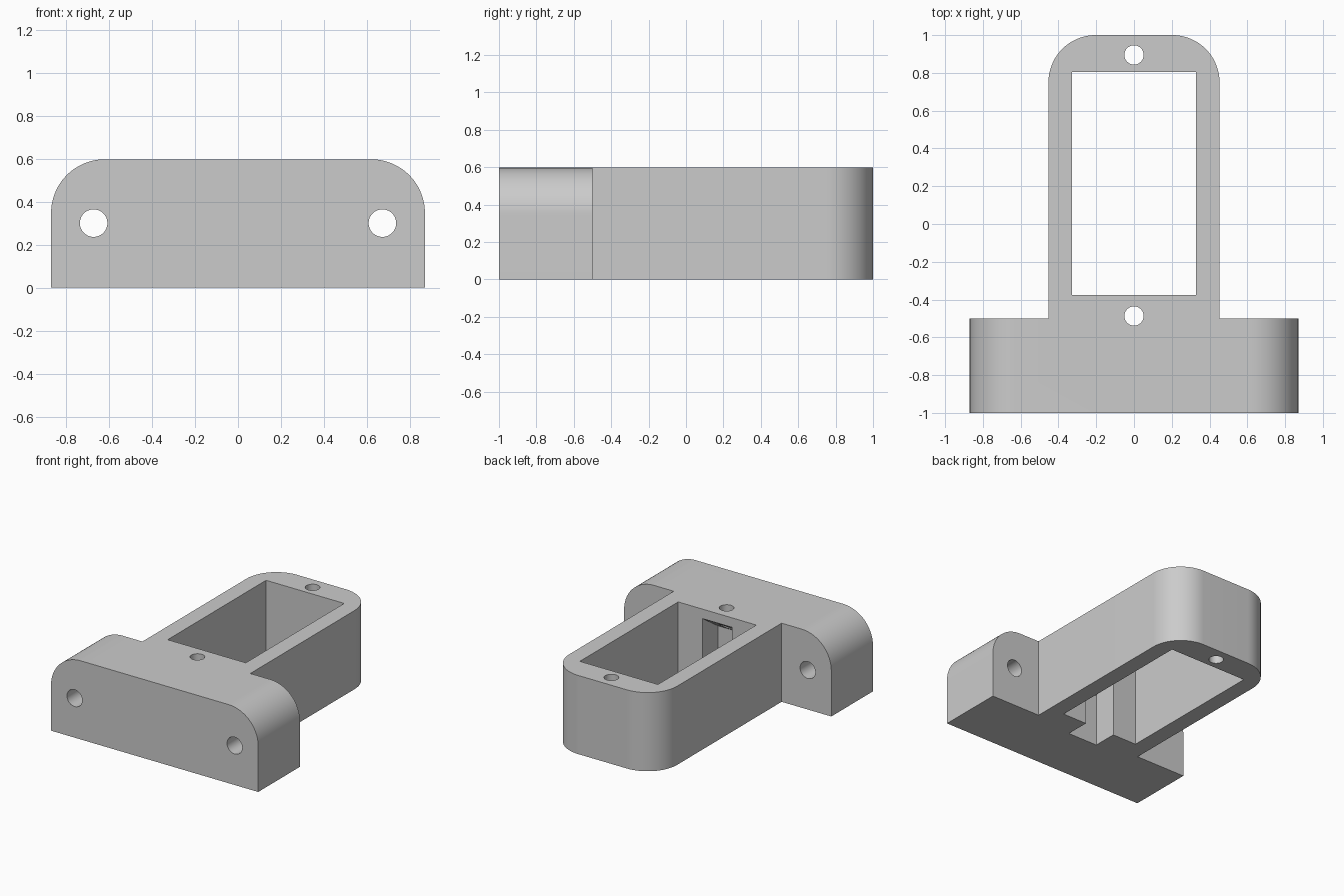
import bpy, bmesh, math
from mathutils import Vector

cube = bpy.data.objects.get("Cube")
if cube:
    bpy.data.objects.remove(cube, do_unlink=True)

grey = bpy.data.materials.new("plain grey")
grey.use_nodes = True
colour = (0.6, 0.6, 0.6, 1)
grey.diffuse_color = colour
grey.node_tree.nodes["Principled BSDF"].inputs["Base Color"].default_value = colour

H = 0.597           # overall height
FLANGE, ARM = 0.87, 0.453   # half widths
R = 0.25            # corner radius


def prism(name, outline, offset):
    """Extrude a closed outline of 3D points along an offset."""
    bm = bmesh.new()
    face = bm.faces.new([bm.verts.new(p) for p in outline])
    out = bmesh.ops.extrude_face_region(bm, geom=[face])
    moved = [g for g in out["geom"] if isinstance(g, bmesh.types.BMVert)]
    bmesh.ops.translate(bm, verts=moved, vec=Vector(offset))
    bmesh.ops.recalc_face_normals(bm, faces=bm.faces)
    mesh = bpy.data.meshes.new(name)
    bm.to_mesh(mesh)
    bm.free()
    mesh.materials.append(grey)
    obj = bpy.data.objects.new(name, mesh)
    bpy.context.collection.objects.link(obj)
    return obj


def arch(half, low, high, steps=24):
    """Rectangle with its two upper corners rounded."""
    pts = [(-half, low), (half, low)]
    for cx, start in ((half - R, 0), (R - half, math.pi / 2)):
        for i in range(steps + 1):
            a = start + i * math.pi / 2 / steps
            pts.append((cx + R * math.cos(a), high - R + R * math.sin(a)))
    return pts


def circle(cx, cy, r, n=48):
    return [(cx + r * math.cos(i * math.tau / n), cy + r * math.sin(i * math.tau / n))
            for i in range(n)]


def combine(body, tool, operation):
    mod = body.modifiers.new(operation.lower(), "BOOLEAN")
    mod.object, mod.operation, mod.solver = tool, operation, "EXACT"
    bpy.context.view_layer.objects.active = body
    bpy.ops.object.modifier_apply(modifier=mod.name)
    bpy.data.objects.remove(tool, do_unlink=True)


# Mounting flange and the arm behind it
body = prism("mounting_bracket", [(x, -1, z) for x, z in arch(FLANGE, 0, H)], (0, 0.5, 0))
arm = prism("arm", [(x, y, 0) for x, y in arch(ARM, -0.75, 1)], (0, 0, H))
combine(body, arm, "UNION")

# Rectangular window through the arm
window = [(-0.328, -0.375), (0.328, -0.375), (0.328, 0.805), (-0.328, 0.805)]
combine(body, prism("window_cutter", [(x, y, -0.1) for x, y in window], (0, 0, 1)), "DIFFERENCE")

# Cable channel in the front window wall, with a sloping ceiling
channel = [(-0.3, -0.1), (-0.56, -0.1), (-0.56, 0.4), (-0.375, 0.525), (-0.3, 0.525)]
combine(body, prism("channel_cutter", [(-0.125, y, z) for y, z in channel], (0.25, 0, 0)),
        "DIFFERENCE")

# Vertical screw holes at both ends of the window
for y in (-0.487, 0.895):
    combine(body, prism("screw_cutter", [(x, v, -0.1) for x, v in circle(0, y, 0.051)],
                        (0, 0, 1)), "DIFFERENCE")

# Mounting holes through the flange
for side in (-1, 1):
    combine(body, prism("bolt_cutter", [(x, -1.1, z) for x, z in circle(side * 0.672, 0.3, 0.064)],
                        (0, 0.8, 0)), "DIFFERENCE")

bpy.ops.object.select_all(action="DESELECT")
body.select_set(True)
bpy.context.view_layer.objects.active = body
bpy.ops.object.shade_smooth_by_angle(angle=math.radians(30))
